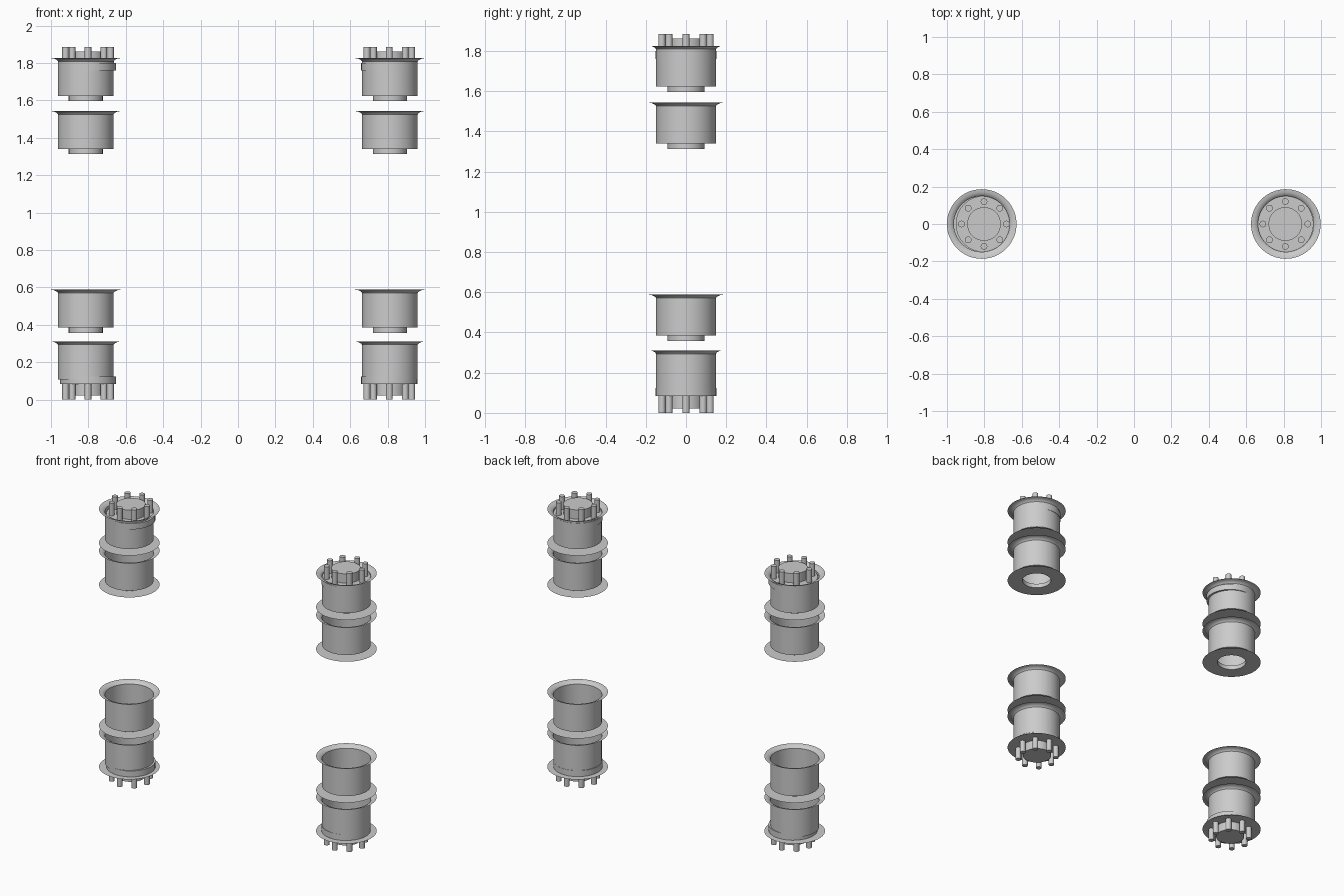
import bpy, bmesh, math
from mathutils import Vector

if "Cube" in bpy.data.objects:
    bpy.data.objects.remove(bpy.data.objects["Cube"])


def finish(name, bm, angle=35):
    """Smooth shading with sharp edges kept, then link as an object."""
    bmesh.ops.recalc_face_normals(bm, faces=bm.faces)
    for f in bm.faces:
        f.smooth = True
    for e in bm.edges:
        e.smooth = len(e.link_faces) == 2 and e.calc_face_angle(0) < math.radians(angle)
    me = bpy.data.meshes.new(name)
    bm.to_mesh(me)
    bm.free()
    ob = bpy.data.objects.new(name, me)
    bpy.context.collection.objects.link(ob)
    return ob


def lathe(bm, profile, steps, centre=(0, 0)):
    """Revolve an (r, z) profile around a vertical axis."""
    c = Vector((centre[0], centre[1], 0))
    verts = [bm.verts.new(c + Vector((r, 0, z))) for r, z in profile]
    edges = [bm.edges.new(p) for p in zip(verts, verts[1:])]
    bmesh.ops.spin(bm, geom=verts + edges, cent=c, axis=(0, 0, 1),
                   angle=math.tau, steps=steps, use_merge=False)
    bmesh.ops.remove_doubles(bm, verts=bm.verts, dist=1e-5)


# Thin open rim shell: flat bottom flange, neck, drum, flared top lip
RIM = [(0.186, 0), (0.091, 0), (0.091, 0.028), (0.149, 0.028),
       (0.149, 0.213), (0.154, 0.220), (0.170, 0.228), (0.186, 0.230)]


def rim(name, x, z):
    bm = bmesh.new()
    lathe(bm, RIM, 64)
    finish(name, bm).location = (x, 0, z)


def hub_cap(name, x, z, sign):
    """Plate with centre boss and eight studs; sign flips it up or down."""
    bm = bmesh.new()
    lathe(bm, [(0, 0), (0.151, 0), (0.151, 0.04), (0.09, 0.04),
               (0.09, 0.102), (0, 0.102)], 32)
    for i in range(8):
        a = i * math.tau / 8
        lathe(bm, [(0, 0.035), (0.018, 0.035), (0.018, 0.125), (0, 0.125)], 16,
              (0.12 * math.cos(a), 0.12 * math.sin(a)))
    for v in bm.verts:
        v.co.z *= sign
    finish(name, bm).location = (x, 0, z)


# Four rims per column, a cap on the top and bottom of each column
for side, x, cap_x in (("left", -0.814, -0.802), ("right", 0.812, 0.809)):
    for level, z in (("bottom_outer", 0.081), ("bottom_inner", 0.358),
                     ("top_inner", 1.313), ("top_outer", 1.596)):
        rim(f"{side}_{level}_rim", x, z)
    hub_cap(f"{side}_top_hub", cap_x, 1.760, 1)
    hub_cap(f"{side}_bottom_hub", cap_x, 0.125, -1)
